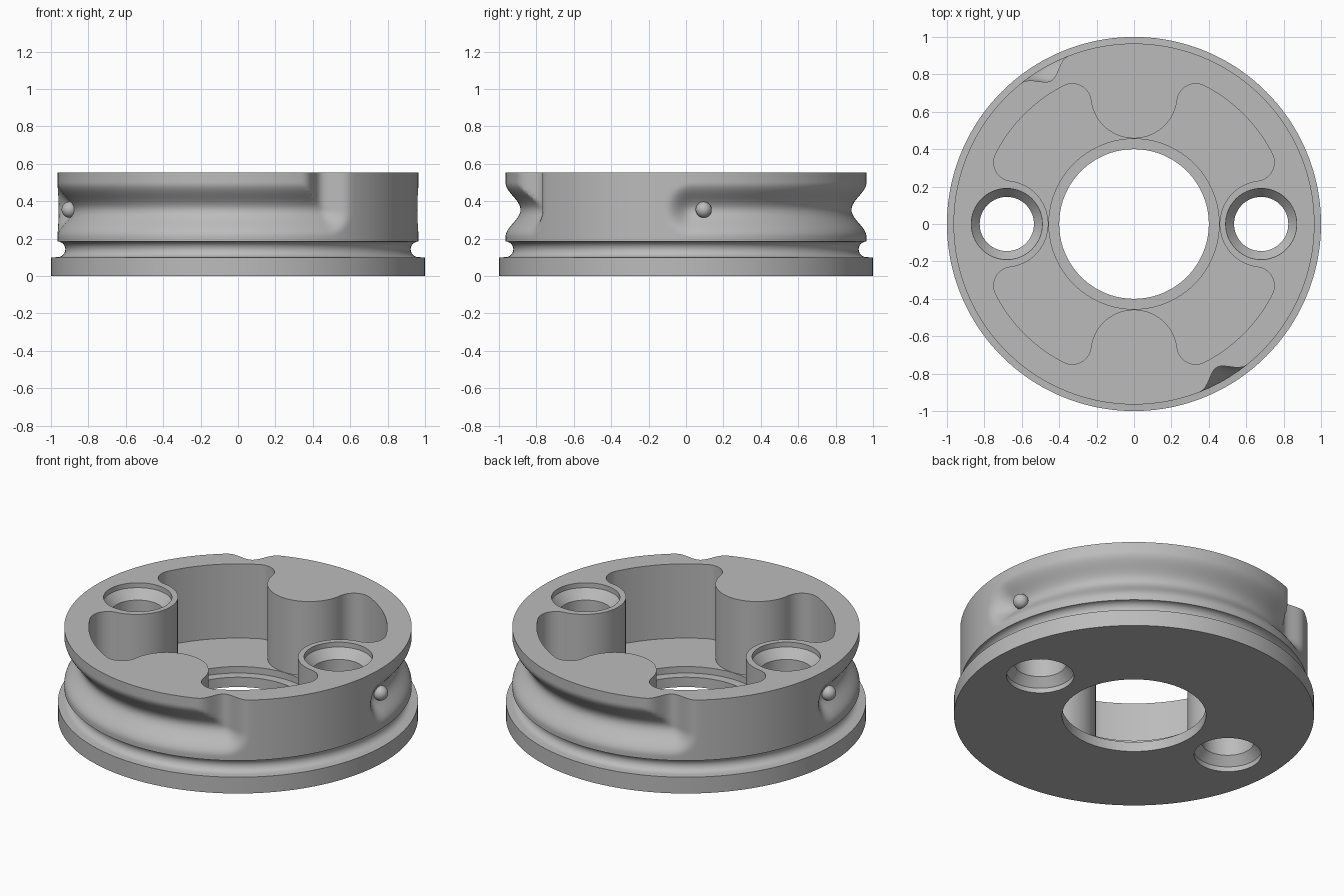
import bpy, bmesh
from math import sin, cos, pi, radians, degrees, atan2, hypot

if "Cube" in bpy.data.objects:
    bpy.data.objects.remove(bpy.data.objects["Cube"], do_unlink=True)

grey = bpy.data.materials.new("plain grey")
grey.use_nodes = True
grey.diffuse_color = (0.5, 0.5, 0.5, 1)
grey.node_tree.nodes["Principled BSDF"].inputs["Base Color"].default_value = (0.5, 0.5, 0.5, 1)

RIM, TOP, TRACK_Z = 0.965, 0.555, 0.355
HALF, DEPTH = 0.145, 0.08


def stack(name, rings):
    """Closed solid from rings of points, capped at both ends."""
    bm = bmesh.new()
    loops = [[bm.verts.new(p) for p in ring] for ring in rings]
    n = len(loops[0])
    for a, b in zip(loops, loops[1:]):
        for i in range(n):
            j = (i + 1) % n
            bm.faces.new((a[i], a[j], b[j], b[i]))
    bm.faces.new(loops[0][::-1])
    bm.faces.new(loops[-1])
    bmesh.ops.recalc_face_normals(bm, faces=bm.faces)
    mesh = bpy.data.meshes.new(name)
    bm.to_mesh(mesh)
    bm.free()
    mesh.materials.append(grey)
    ob = bpy.data.objects.new(name, mesh)
    bpy.context.collection.objects.link(ob)
    return ob


def lathe(name, profile, segs=96, cx=0, cut=lambda t, r, z: 0):
    rings = []
    for r, z in profile:
        ring = []
        for i in range(segs):
            t = 2 * pi * i / segs
            q = r - cut(t, r, z)
            ring.append((cx + q * cos(t), q * sin(t), z))
        rings.append(ring)
    return stack(name, rings)


def track_cut(t, r, z):
    """Depth of the two L-shaped tracks, each with a slot up to the top edge."""
    if z < 0.187:
        return 0
    a = (degrees(t) + 60) % 180 - 60
    start, end = 2, 120 if a > -30 else -60
    arc = lambda deg: radians(deg) * RIM
    if a > -30:
        along = max(start - a, 0, a - end)
        level = hypot(arc(along), z - TRACK_Z)
        slot = hypot(arc(a - end), min(z - TRACK_Z, 0))
    else:
        level = slot = hypot(arc(a - end), min(z - TRACK_Z, 0))
    d = min(level, slot, HALF)
    return DEPTH / 2 * (1 + cos(pi * d / HALF))


# Turned body: flange, small ring groove, tall tracked band
profile = [(1, 0), (1, 0.1)]
for i in range(13):
    a = radians(270 - 15 * i)
    profile.append((RIM + 0.042 * cos(a), 0.143 + 0.042 * sin(a)))
profile += [(RIM, 0.187 + (TOP - 0.187) * i / 40) for i in range(41)]
body = lathe("ring_body", profile, 288, cut=track_cut)


def arc_points(cx, cy, r, a0, a1, n):
    return [(cx + r * cos(radians(a0 + (a1 - a0) * i / n)),
             cy + r * sin(radians(a0 + (a1 - a0) * i / n))) for i in range(n)]


# Pocket outline: bosses at each quarter, rounded lobes between them
boss_x, lobe_r, lobe_d, lobe_a = 0.69, 0.1, 0.729, 26.9
lx, ly = lobe_d * cos(radians(lobe_a)), lobe_d * sin(radians(lobe_a))
boss_r = hypot(lx - boss_x, ly) - lobe_r
phi = degrees(atan2(ly, lx - boss_x))
quarter = arc_points(boss_x, 0, boss_r, 360 - phi, phi, 28)
quarter += arc_points(lx, ly, lobe_r, phi + 180, lobe_a + 360, 14)
quarter += arc_points(0, 0, lobe_d + lobe_r, lobe_a, 90 - lobe_a, 16)
quarter += arc_points(ly, lx, lobe_r, 90 - lobe_a, 270 - phi, 14)
outline = []
for k in range(4):
    c, s = cos(k * pi / 2), sin(k * pi / 2)
    outline += [(x * c - y * s, x * s + y * c) for x, y in quarter]

cutters = [
    stack("pocket_cutter", [[(x, y, z) for x, y in outline] for z in (0.1, 0.8)]),
    lathe("bore_cutter", [(0.4, -0.1), (0.4, 0.06), (0.455, 0.06), (0.455, 0.3)], 128),
]
# Screw holes, countersunk at both ends
screw = [(0.187, -0.1), (0.187, 0.03), (0.145, 0.08),
         (0.145, 0.47), (0.19, 0.525), (0.19, 0.7)]
for x in (-0.68, 0.68):
    cutters.append(lathe("screw_cutter", screw, 64, x))

bpy.context.view_layer.objects.active = body
for cutter in cutters:
    cutter.hide_render = True
    mod = body.modifiers.new("cut", "BOOLEAN")
    mod.operation = "DIFFERENCE"
    mod.solver = "EXACT"
    mod.object = cutter
    bpy.ops.object.modifier_apply(modifier=mod.name)
    bpy.data.objects.remove(cutter, do_unlink=True)

bpy.ops.object.select_all(action="DESELECT")
body.select_set(True)
bpy.ops.object.shade_smooth_by_angle(angle=radians(30))

# Detent beads near the closed end of each track
for name, a in (("left_detent", 6), ("right_detent", 186)):
    bpy.ops.mesh.primitive_uv_sphere_add(
        segments=32, ring_count=16, radius=0.043,
        location=(0.905 * cos(radians(a)), 0.905 * sin(radians(a)), TRACK_Z))
    bead = bpy.context.object
    bead.name = name
    bead.data.materials.append(grey)
    bpy.ops.object.shade_smooth()
